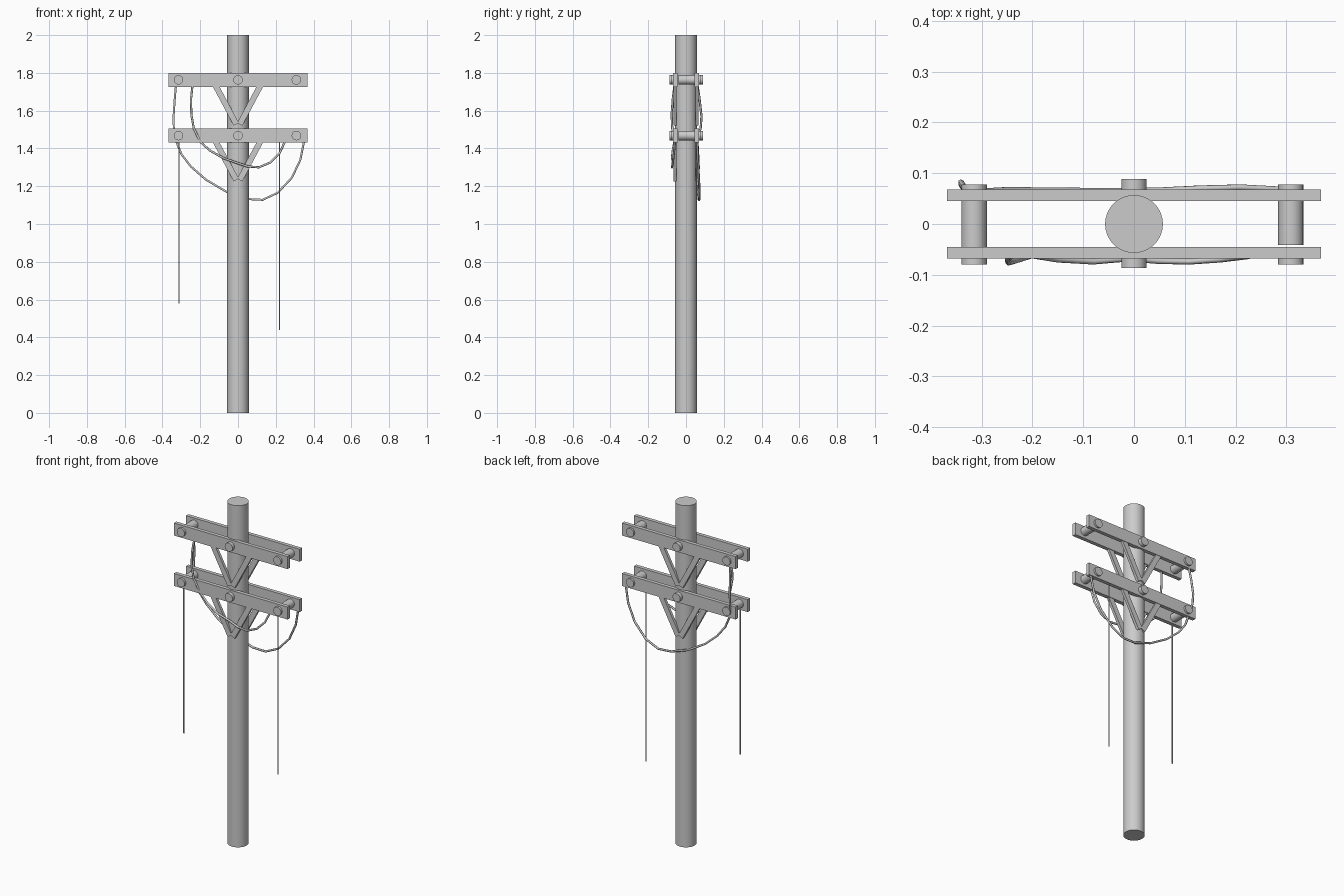
import bpy, math
from mathutils import Vector

if "Cube" in bpy.data.objects:
    bpy.data.objects.remove(bpy.data.objects["Cube"])


def box(name, loc, size, rot_y=0.0):
    bpy.ops.mesh.primitive_cube_add(size=1, location=loc, rotation=(0, rot_y, 0))
    o = bpy.context.object
    o.name = name
    o.scale = size
    bpy.ops.object.transform_apply(location=False, rotation=False, scale=True)
    return o


def rod(name, a, b, radius, sides):
    a, b = Vector(a), Vector(b)
    d = b - a
    bpy.ops.mesh.primitive_cylinder_add(vertices=sides, radius=radius,
                                        depth=d.length, location=(a + b) / 2)
    o = bpy.context.object
    o.name = name
    o.rotation_euler = d.to_track_quat('Z', 'Y').to_euler()
    bpy.ops.object.shade_smooth_by_angle(angle=math.radians(35))
    return o


def cable(name, points, radius):
    cu = bpy.data.curves.new(name, 'CURVE')
    cu.dimensions = '3D'
    cu.bevel_depth = radius
    cu.bevel_resolution = 1
    cu.use_fill_caps = True
    sp = cu.splines.new('POLY')
    sp.points.add(len(points) - 1)
    for p, co in zip(sp.points, points):
        p.co = (*co, 1)
    o = bpy.data.objects.new(name, cu)
    bpy.context.collection.objects.link(o)


# Pole
rod("pole", (0, 0, 0), (0, 0, 2), 0.057, 32)

# Two tiers of paired crossarms with bolts and V braces
for tier, z in (("lower", 1.468), ("upper", 1.763)):
    for side, s in (("front", -1), ("back", 1)):
        box(f"{tier}_{side}_crossarm", (0, s * 0.0565, z), (0.736, 0.022, 0.073))
        for hand, h in (("left", -1), ("right", 1)):
            low = Vector((h * 0.009, s * 0.057, z - 0.235))
            top = Vector((h * 0.127, s * 0.057, z - 0.015))
            d = top - low
            box(f"{tier}_{side}_{hand}_brace", (low + top) / 2,
                (0.031, 0.016, d.length), math.atan2(d.x, d.z))
    rod(f"{tier}_center_bolt", (0, -0.087, z), (0, 0.089, z), 0.025, 20)
    rod(f"{tier}_left_bolt", (-0.315, -0.08, z), (-0.315, 0.078, z), 0.025, 20)
    rod(f"{tier}_right_bolt", (0.309, -0.041, z), (0.309, 0.078, z), 0.025, 20)
    rod(f"{tier}_right_bolt_cap", (0.309, -0.08, z), (0.309, -0.06, z), 0.025, 20)

# Front drooping cable
cable("front_cable", [
    (-0.24, -0.060, 1.74), (-0.249, -0.070, 1.66), (-0.247, -0.076, 1.58),
    (-0.235, -0.073, 1.51), (-0.20, -0.062, 1.435), (-0.15, -0.070, 1.39),
    (-0.08, -0.074, 1.35), (-0.01, -0.068, 1.325), (0.05, -0.073, 1.305),
    (0.11, -0.074, 1.30), (0.17, -0.070, 1.325), (0.22, -0.064, 1.375),
    (0.25, -0.058, 1.44)], 0.006)

# Back drooping cable
cable("back_cable", [
    (-0.328, 0.060, 1.74), (-0.335, 0.072, 1.66), (-0.341, 0.082, 1.57),
    (-0.340, 0.078, 1.51), (-0.328, 0.060, 1.44), (-0.30, 0.064, 1.37),
    (-0.25, 0.067, 1.305), (-0.17, 0.066, 1.235), (-0.06, 0.065, 1.17),
    (0.05, 0.066, 1.132), (0.13, 0.070, 1.128), (0.21, 0.072, 1.165),
    (0.285, 0.068, 1.245), (0.33, 0.063, 1.34), (0.35, 0.058, 1.44)], 0.006)

# Thin hanging wires
rod("hanging_wire_left", (-0.312, -0.056, 0.58), (-0.312, -0.056, 1.44), 0.003, 8)
rod("hanging_wire_right", (0.22, 0.056, 0.44), (0.22, 0.056, 1.44), 0.003, 8)
